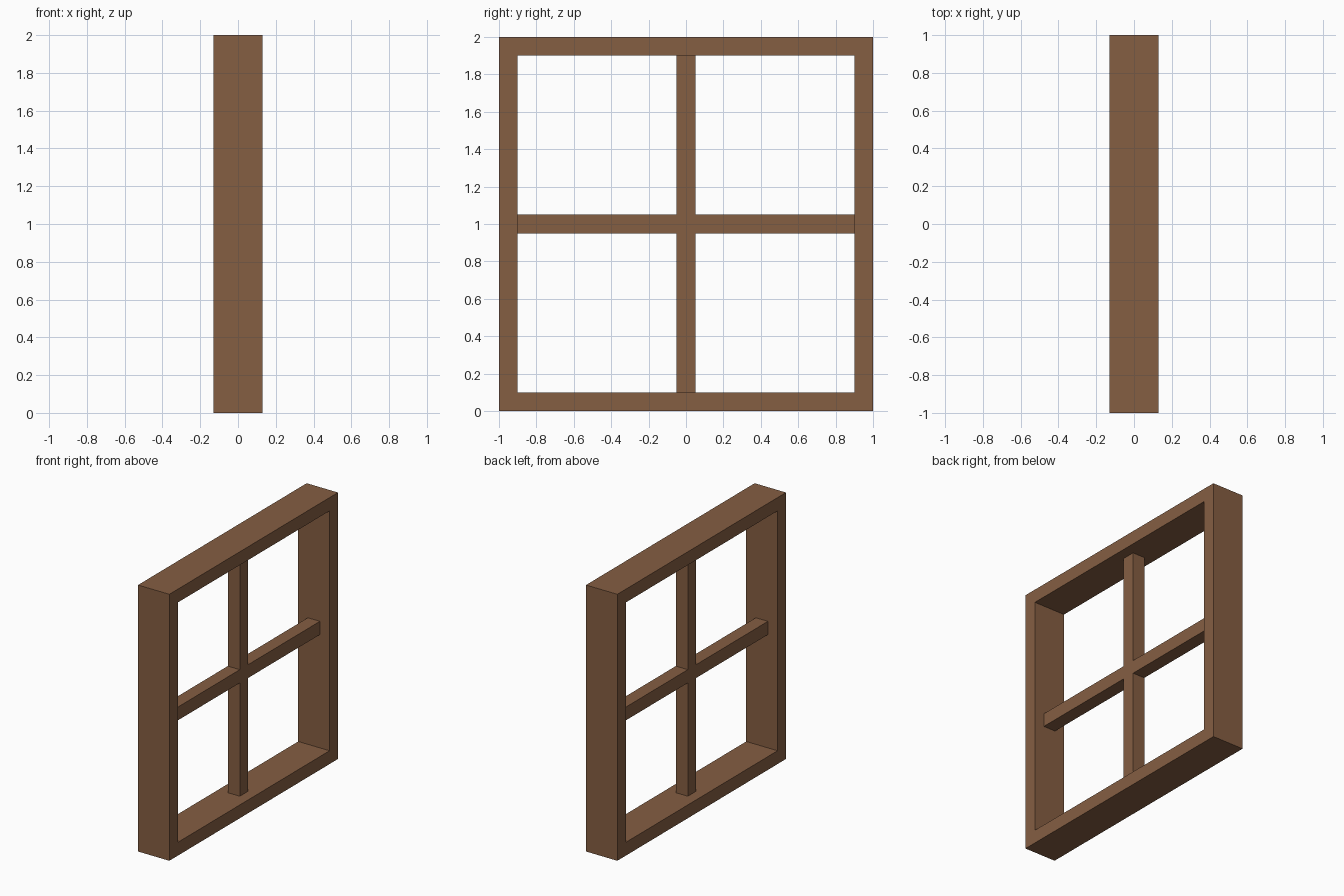
import bpy
import bmesh
from mathutils import Matrix, Vector

cube = bpy.data.objects.get("Cube")
if cube:
    bpy.data.objects.remove(cube, do_unlink=True)

SIZE, DEPTH, BAR = 2.0, 0.26, 0.1
CENTRE = Vector((0, 0, SIZE / 2))

wood = bpy.data.materials.new("brown wood")
wood.use_nodes = True
colour = (0.235, 0.112, 0.055, 1)
wood.diffuse_color = colour
wood.node_tree.nodes["Principled BSDF"].inputs["Base Color"].default_value = colour


def new_box(size):
    bm = bmesh.new()
    bmesh.ops.create_cube(bm, size=1, matrix=Matrix.Diagonal((*size, 1)))
    return bm


def finish(name, bm):
    bmesh.ops.recalc_face_normals(bm, faces=bm.faces)
    mesh = bpy.data.meshes.new(name)
    bm.to_mesh(mesh)
    bm.free()
    mesh.materials.append(wood)
    obj = bpy.data.objects.new(name, mesh)
    obj.location = CENTRE
    bpy.context.collection.objects.link(obj)


# Outer frame: a slab with the opening inset on both sides and bridged through
bm = new_box((DEPTH, SIZE, SIZE))
sides = [f for f in bm.faces if abs(f.normal.x) > 0.9]
bmesh.ops.inset_individual(bm, faces=sides, thickness=BAR, use_even_offset=True)
rims = [e for f in sides for e in f.edges]
bmesh.ops.delete(bm, geom=sides, context="FACES_ONLY")
bmesh.ops.bridge_loops(bm, edges=rims)
finish("window_frame", bm)

# Crossing glazing bars, set midway through the frame depth
inner = SIZE - 2 * BAR
finish("vertical_bar", new_box((BAR, BAR, inner)))
finish("horizontal_bar", new_box((BAR, inner, BAR)))
